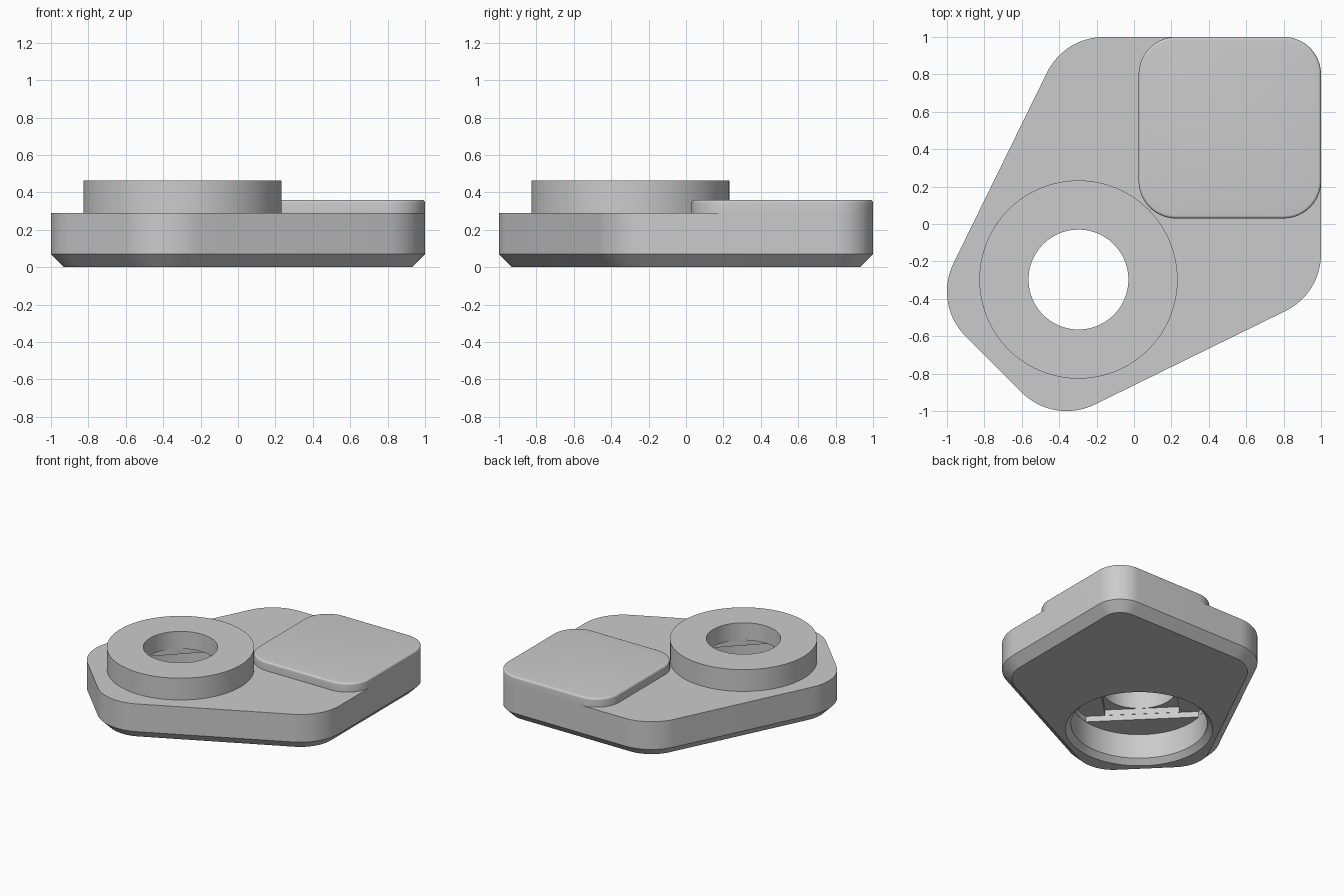
import bpy, bmesh
from math import radians, sin, cos

cube = bpy.data.objects.get("Cube")
if cube:
    bpy.data.objects.remove(cube, do_unlink=True)

grey = bpy.data.materials.new("plain_grey")
grey.use_nodes = True
GREY = (0.6, 0.6, 0.6, 1)
grey.diffuse_color = GREY
grey.node_tree.nodes["Principled BSDF"].inputs["Base Color"].default_value = GREY


def outline(corners, inset):
    """Closed outline of arcs: (centre x, centre y, radius, start, end)."""
    points = []
    for x, y, r, start, end in corners:
        span = end - start
        steps = max(1, round(span / 4))
        count = 1 if span == 0 else steps if span == 360 else steps + 1
        for i in range(count):
            a = radians(start + span * i / steps)
            points.append((x + (r - inset) * cos(a), y + (r - inset) * sin(a)))
    return points


def loft(name, corners, levels):
    """Stack the outline at each (height, inset) and cap both ends."""
    bm = bmesh.new()
    rings = [[bm.verts.new((x, y, z)) for x, y in outline(corners, inset)]
             for z, inset in levels]
    for low, high in zip(rings, rings[1:]):
        for i in range(len(low)):
            j = (i + 1) % len(low)
            bm.faces.new((low[i], low[j], high[j], high[i]))
    bm.faces.new(rings[0][::-1])
    bm.faces.new(rings[-1])
    mesh = bpy.data.meshes.new(name)
    bm.to_mesh(mesh)
    bm.free()
    mesh.materials.append(grey)
    obj = bpy.data.objects.new(name, mesh)
    bpy.context.collection.objects.link(obj)
    return obj


def cut(target, cutters):
    bpy.context.view_layer.objects.active = target
    for cutter in cutters:
        mod = target.modifiers.new("cut", "BOOLEAN")
        mod.operation = "DIFFERENCE"
        mod.solver = "EXACT"
        mod.object = cutter
        bpy.ops.object.modifier_apply(modifier=mod.name)


CX = CY = -0.297          # axis of the screw hole
TOP = 0.29                # top of the plate
PAD_TOP = 0.36
FILLET = 0.015
LEAN = 153.9              # facing angle of the slanted left side
BIG = 0.34                # large corner radius

# Five-sided plate with rounded corners and a chamfered underside
plate = loft("base_plate", [
    (0.8, 0.8, 0.2, 0, 90),
    (-0.16, 0.66, BIG, 90, LEAN),
    (-0.66, -0.36, BIG, LEAN, 225),
    (-0.36, -0.66, BIG, 225, 450 - LEAN),
    (0.66, -0.16, BIG, 450 - LEAN, 360),
], [(0, 0.07), (0.07, 0), (TOP, 0)])

# Round collar
collar = loft("round_collar", [(CX, CY, 0.53, 0, 360)], [(TOP, 0), (0.463, 0)])

# Raised corner pad with a softened top edge
soft_edge = [(PAD_TOP - FILLET * (1 - sin(radians(a))), FILLET * (1 - cos(radians(a))))
             for a in range(0, 91, 18)]
pad = loft("corner_pad", [
    (0.8, 0.8, 0.2, 0, 90),
    (0.225, 0.8, 0.2, 90, 180),
    (0.225, 0.23, 0.2, 180, 270),
    (0.8, 0.23, 0.2, 270, 360),
], [(TOP, 0)] + soft_edge)

# Stepped hole: chamfered bore, slot, square, then round hole
bore = loft("bore_cutter", [(CX, CY, 0.49, 0, 360)],
            [(-0.02, -0.06), (0.04, 0), (0.235, 0)])
slot = loft("slot_cutter", [(CX, CY, 0.488, a - 33.7, a + 33.7) for a in (135, 315)],
            [(0.1, 0), (0.28, 0)])
square = loft("square_cutter", [(CX, CY, 0.38, a, a) for a in (0, 90, 180, 270)],
              [(0.15, 0), (0.325, 0)])
hole = loft("hole_cutter", [(CX, CY, 0.267, 0, 360)], [(0.3, 0), (0.6, 0)])

cut(plate, [bore, slot, square])
cut(collar, [square, hole])
for cutter in (bore, slot, square, hole):
    bpy.data.objects.remove(cutter, do_unlink=True)

# Smooth curved walls, keep edges sharp
bpy.ops.object.select_all(action="DESELECT")
for obj in (plate, collar, pad):
    obj.select_set(True)
bpy.context.view_layer.objects.active = plate
bpy.ops.object.shade_smooth_by_angle(angle=radians(30))
